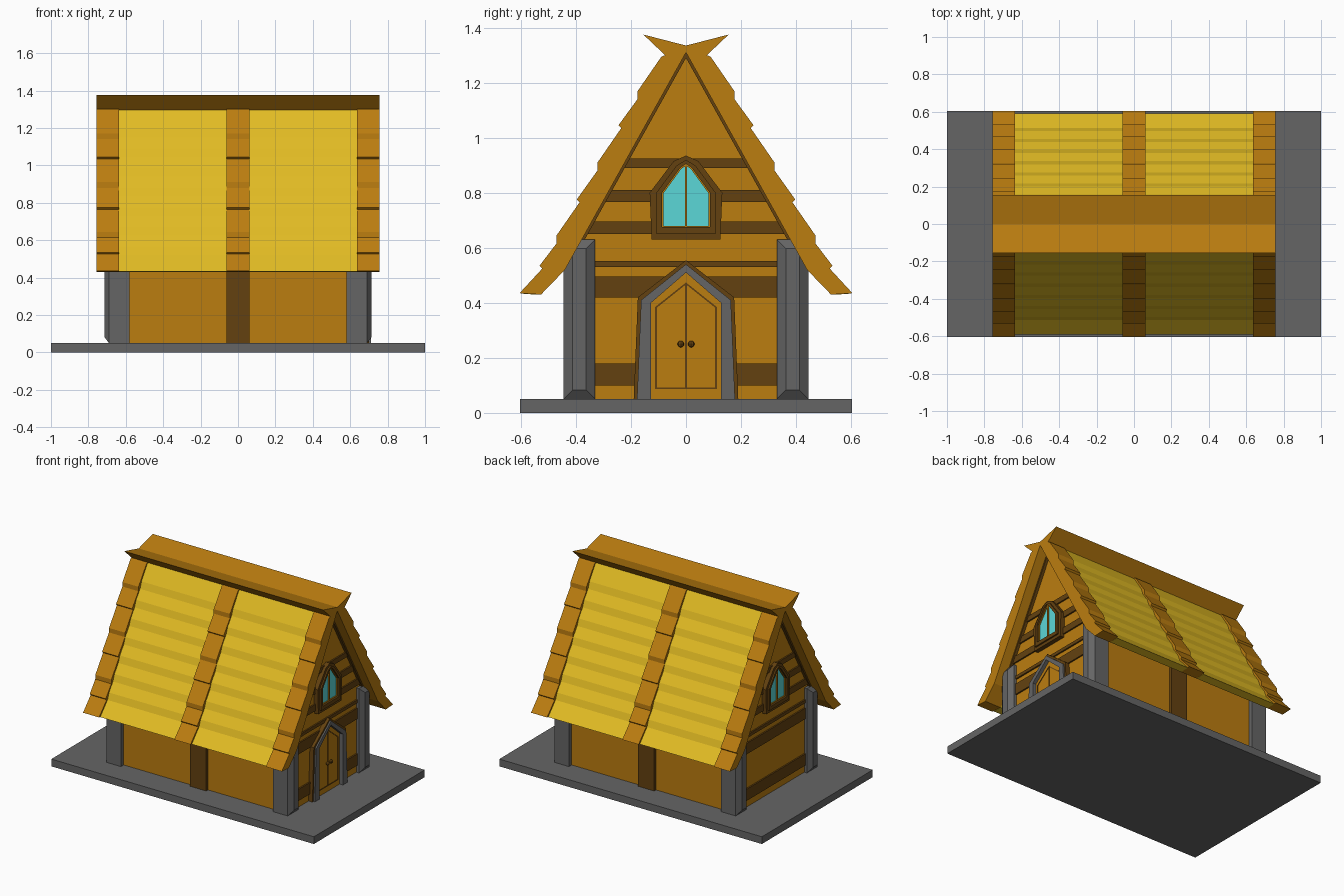
import bpy, bmesh

if "Cube" in bpy.data.objects:
    bpy.data.objects.remove(bpy.data.objects["Cube"])


def material(name, rgb):
    m = bpy.data.materials.new(name)
    m.diffuse_color = (*rgb, 1)
    m.use_nodes = True
    m.node_tree.nodes["Principled BSDF"].inputs["Base Color"].default_value = m.diffuse_color
    return m


WOOD = material("wood", (0.50, 0.205, 0.005))
DARK = material("dark_wood", (0.126, 0.053, 0.005))
STRAW = material("straw", (0.76, 0.50, 0.017))
GLASS = material("glass", (0.105, 0.68, 0.68))
STONE = material("stone", (0.13, 0.13, 0.13))


def finish(name, bm, mat):
    bmesh.ops.recalc_face_normals(bm, faces=bm.faces)
    me = bpy.data.meshes.new(name)
    bm.to_mesh(me)
    bm.free()
    ob = bpy.data.objects.new(name, me)
    bpy.context.collection.objects.link(ob)
    me.materials.append(mat)
    return ob


def prism(name, pts, x0, x1, mat):
    """Extrude a (y, z) outline along x."""
    bm = bmesh.new()
    f = bm.faces.new([bm.verts.new((x0, y, z)) for y, z in pts])
    ext = bmesh.ops.extrude_face_region(bm, geom=[f])["geom"]
    bmesh.ops.translate(bm, vec=(x1 - x0, 0, 0),
                        verts=[v for v in ext if isinstance(v, bmesh.types.BMVert)])
    return finish(name, bm, mat)


def box(name, x0, x1, y0, y1, z0, z1, mat):
    return prism(name, [(y0, z0), (y1, z0), (y1, z1), (y0, z1)], x0, x1, mat)


def hull(name, pts, mat):
    bm = bmesh.new()
    for p in pts:
        bm.verts.new(p)
    bmesh.ops.convex_hull(bm, input=bm.verts)
    bmesh.ops.dissolve_limit(bm, angle_limit=0.01, verts=bm.verts, edges=bm.edges)
    return finish(name, bm, mat)


def sym(half):
    """Mirror a half outline (bottom to apex, apex on y = 0)."""
    return half + [(-y, z) for y, z in reversed(half) if y > 0]


def arch(name, outer, inner, x0, x1, mat):
    """Ring between two matching open half outlines, one prism per side."""
    for s in (1, -1):
        prism(name, [(s * y, z) for y, z in outer + inner[::-1]], x0, x1, mat)


# Base slab and house body
box("base_slab", -1, 1, -0.603, 0.603, 0, 0.05, STONE)
prism("house_body", sym([(0.415, 0.05), (0.415, 0.56), (0, 1.305)]), -0.67, 0.67, WOOD)

# Corner pillars with a chamfered outer face
for sx in (1, -1):
    for sy in (1, -1):
        pts = []
        for x, d in ((0.58, 0), (0.69, 0), (0.715, 0.033)):
            for y in (0.33 + d, 0.445 - d):
                for z in (0.05 + d, 0.63 - d):
                    pts.append((sx * x, sy * y, z))
        hull("corner_pillar", pts, STONE)

# Posts in the middle of the long walls
for s in (1, -1):
    box("wall_post", -0.062, 0.062, s * 0.40, s * 0.435, 0.05, 0.58, DARK)

# Roof: inner line shared by rafters and thatch
INNER = [(0, 1.31), (0.39, 0.61), (0.44, 0.52), (0.527, 0.43)]


def roof_profile(courses, eave, lift, step):
    """Wavy outline: each course (z, drop) swells at z, recovering over drop below it."""
    line = lambda z: (1.315 - z) / 1.78 + lift
    pts = INNER + [eave]
    for z, drop in courses:
        pts += [(line(z - drop), z - drop), (line(z) + step, z)]
    return pts + [(line(1.295), 1.295), (0, 1.33)]


rafter = roof_profile([(0.535, 0.01), (0.645, 0.03), (0.775, 0.01), (0.91, 0.03),
                       (1.045, 0.01), (1.17, 0.03)], (0.605, 0.435), 0.078, 0.016)
thatch = roof_profile([(0.565 + 0.105 * i, 0.045) for i in range(7)], (0.592, 0.432), 0.066, 0.009)
for s in (1, -1):
    flip = lambda prof: [(s * y, z) for y, z in prof]
    for x0, x1 in ((-0.757, -0.635), (-0.062, 0.062), (0.635, 0.757)):
        prism("roof_rafter", flip(rafter), x0, x1, WOOD)
    for x0, x1 in ((-0.635, -0.062), (0.062, 0.635)):
        prism("roof_thatch", flip(thatch), x0, x1, STRAW)

# Winged ridge cap
prism("ridge_cap", [(0, 1.335), (0.155, 1.375), (0.06, 1.285), (0, 1.315),
                    (-0.06, 1.285), (-0.155, 1.375)], -0.757, 0.757, WOOD)

# Gable ends
BANDS = [(0.10, 0.18), (0.42, 0.495), (0.53, 0.552), (0.65, 0.695), (0.767, 0.81), (0.89, 0.925)]
WIN_OUT = [(0, 0.63), (0.125, 0.63), (0.132, 0.80), (0.045, 0.915), (0, 0.935)]
WIN_MID = [(0, 0.65), (0.108, 0.65), (0.108, 0.80), (0.035, 0.898), (0, 0.92)]
WIN_IN = [(0, 0.675), (0.087, 0.675), (0.087, 0.80), (0.02, 0.892), (0, 0.905)]
WIN_BEAD = [(0, 0.68), (0.082, 0.68), (0.082, 0.798), (0.018, 0.886), (0, 0.899)]
for s in (1, -1):
    # Dark cladding bands trimmed to the roof slope
    for z0, z1 in BANDS:
        w0, w1 = (min(0.36, (1.31 - z) / 1.79) for z in (z0, z1))
        prism("gable_band", [(-w0, z0), (w0, z0), (w1, z1), (-w1, z1)],
              s * 0.66, s * 0.68, DARK)
    # Thin dark edging under the roof
    arch("gable_edging", [(0.39, 0.61), (0, 1.31)], [(0.379, 0.61), (0, 1.29)],
         s * 0.66, s * 0.69, DARK)
    # Pointed window
    arch("window_frame", WIN_OUT, WIN_MID, s * 0.66, s * 0.70, DARK)
    arch("window_inner_frame", WIN_MID, WIN_IN, s * 0.66, s * 0.71, DARK)
    prism("window_glass", sym(WIN_IN[1:]), s * 0.66, s * 0.69, GLASS)
    box("window_mullion", s * 0.66, s * 0.697, -0.004, 0.004, 0.675, 0.90, WOOD)
    arch("window_bead", WIN_IN, WIN_BEAD, s * 0.66, s * 0.697, WOOD)

# Door on the right gable only: timber surround, stone arch, leaves, knobs
D_OUT = [(0.19, 0.05), (0.175, 0.42), (0, 0.555)]
D_MID = [(0.178, 0.05), (0.163, 0.41), (0, 0.54)]
D_IN = [(0.127, 0.05), (0.127, 0.40), (0, 0.51)]
arch("door_surround", D_OUT, D_MID, 0.66, 0.70, DARK)
arch("door_stone_arch", D_MID, D_IN, 0.66, 0.71, STONE)
prism("door_panel", sym(D_IN), 0.66, 0.685, WOOD)
arch("door_groove", [(0, 0.086), (0.112, 0.086), (0.112, 0.385), (0, 0.474)],
     [(0, 0.092), (0.106, 0.092), (0.106, 0.382), (0, 0.467)], 0.68, 0.688, DARK)
box("door_gap", 0.68, 0.688, -0.004, 0.004, 0.09, 0.47, DARK)
for s in (1, -1):
    bm = bmesh.new()
    bmesh.ops.create_uvsphere(bm, u_segments=8, v_segments=6, radius=0.012)
    bmesh.ops.translate(bm, vec=(0.697, s * 0.019, 0.25), verts=bm.verts)
    finish("door_knob", bm, DARK)
